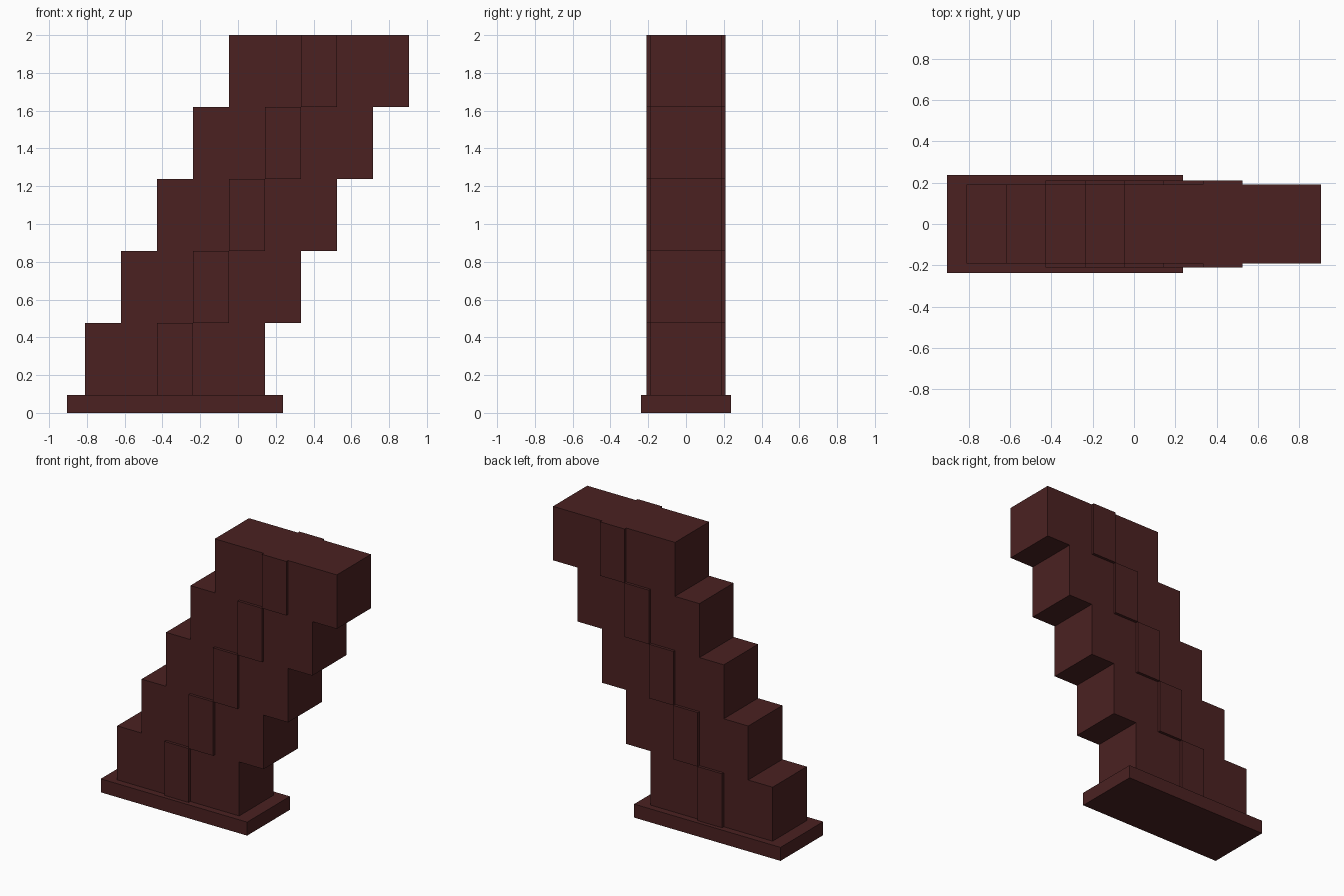
import bpy

cube = bpy.data.objects.get("Cube")
if cube:
    bpy.data.objects.remove(cube, do_unlink=True)

U = 2 / 21          # module: the whole height is 21 modules
LEFT = -9.5         # left edge of the base in modules
STEPS = 5

maroon = bpy.data.materials.new("dark_maroon")
color = (0.07, 0.0155, 0.0155, 1)
maroon.diffuse_color = color
maroon.use_nodes = True
maroon.node_tree.nodes["Principled BSDF"].inputs["Base Color"].default_value = color


def box(name, x, z, width, depth, height):
    """Box from its left and bottom edges, in modules, centred on y."""
    bpy.ops.mesh.primitive_cube_add(
        size=1, location=((x + width / 2) * U, 0, (z + height / 2) * U))
    ob = bpy.context.object
    ob.name = name
    ob.scale = (width * U, depth * U, height * U)
    bpy.ops.object.transform_apply(location=False, rotation=False, scale=True)
    ob.data.materials.append(maroon)
    return ob


# Base slab
box("base", LEFT, 0, 12, 5, 1)

# Leaning stack of blocks, each with a raised band around front and back
for i in range(STEPS):
    x = LEFT + 1 + 2 * i
    z = 1 + 4 * i
    box(f"block_{i + 1}", x, z, 10, 4, 4)
    box(f"band_{i + 1}", x + 4, z, 2, 4.4, 4)
